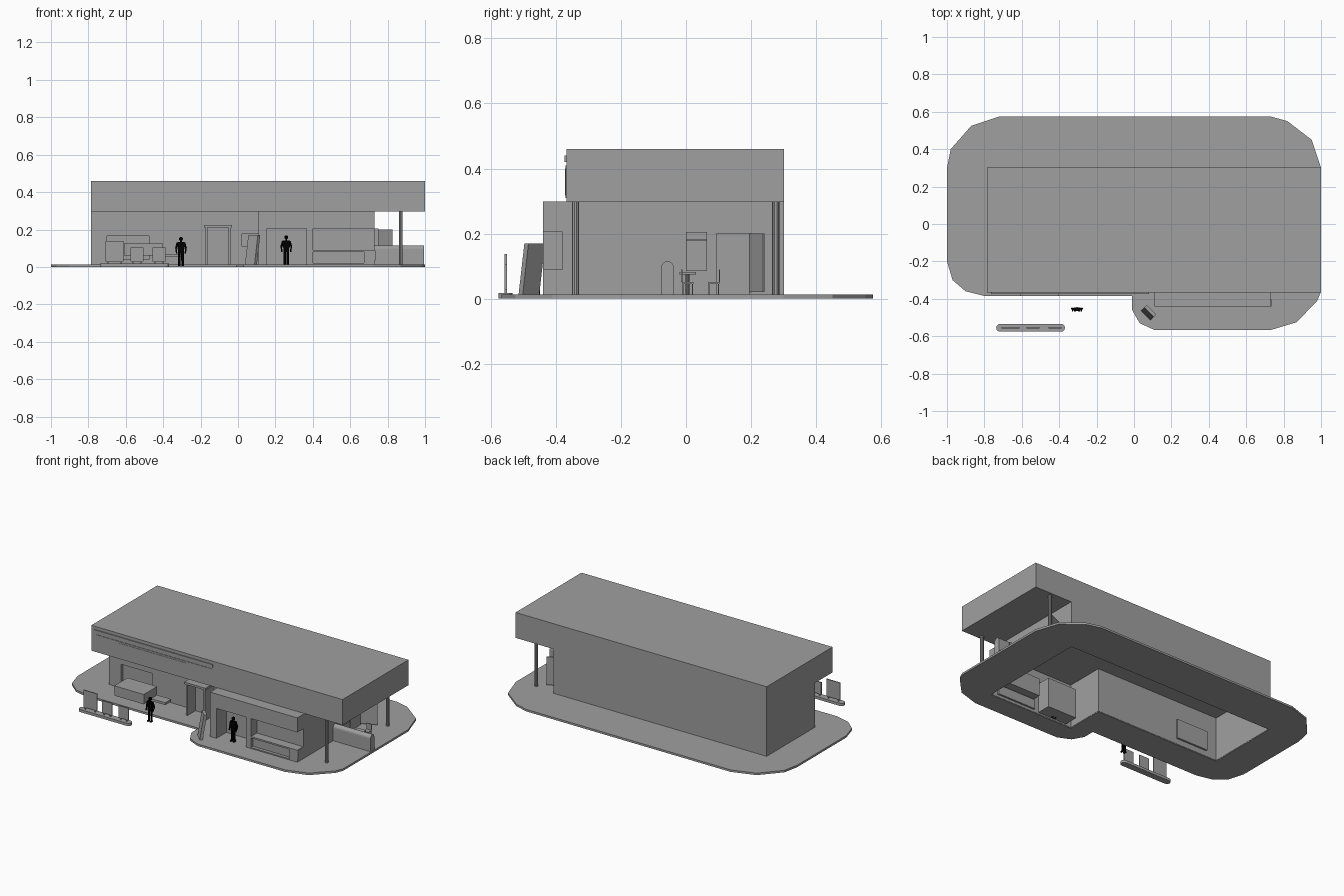
import bpy, bmesh, math
from mathutils import Vector

if "Cube" in bpy.data.objects:
    bpy.data.objects.remove(bpy.data.objects["Cube"])


def material(name, v):
    m = bpy.data.materials.new(name)
    m.use_nodes = True
    m.diffuse_color = (v, v, v, 1)
    m.node_tree.nodes["Principled BSDF"].inputs["Base Color"].default_value = (v, v, v, 1)
    return m


GREY = material("plain grey", 0.35)
BLACK = material("black", 0.0)


def finish(name, bm, mat=GREY):
    bmesh.ops.recalc_face_normals(bm, faces=bm.faces)
    me = bpy.data.meshes.new(name)
    bm.to_mesh(me)
    bm.free()
    me.materials.append(mat)
    ob = bpy.data.objects.new(name, me)
    bpy.context.collection.objects.link(ob)
    return ob


def prism(name, pts, z0, z1, mat=GREY):
    """Extrude a flat outline from z0 to z1."""
    bm = bmesh.new()
    face = bm.faces.new([bm.verts.new((x, y, z0)) for x, y in pts])
    ext = bmesh.ops.extrude_face_region(bm, geom=[face])
    bmesh.ops.translate(bm, vec=(0, 0, z1 - z0),
                        verts=[v for v in ext["geom"] if isinstance(v, bmesh.types.BMVert)])
    return finish(name, bm, mat)


def box(name, x0, x1, y0, y1, z0, z1, mat=GREY):
    return prism(name, [(x0, y0), (x1, y0), (x1, y1), (x0, y1)], z0, z1, mat)


def cut(target, cutter):
    mod = target.modifiers.new("cut", 'BOOLEAN')
    mod.operation, mod.solver, mod.object = 'DIFFERENCE', 'EXACT', cutter
    bpy.context.view_layer.objects.active = target
    bpy.ops.object.modifier_apply(modifier=mod.name)
    bpy.data.objects.remove(cutter)


def recess(name, wall, x0, x1, y0, y1, z0, z1, corner=False):
    """Open the front wall and line the hole with a shallow tray."""
    cut(wall, box("cutter", x0, x1 + (0.05 if corner else 0), y0 - 0.05, y1, z0, z1))
    tray = box(name, x0, x1, y0, y1, z0, z1)
    bm = bmesh.new()
    bm.from_mesh(tray.data)
    bm.normal_update()
    gone = [f for f in bm.faces if f.normal.y < -0.9 or (corner and f.normal.x > 0.9)]
    bmesh.ops.delete(bm, geom=gone, context='FACES')
    bm.to_mesh(tray.data)
    bm.free()


def plan(t=0.0):
    """Building footprint, moved inward by t."""
    return [(-0.785 + t, 0.302 - t), (-0.785 + t, -0.19 + t), (0.11 + t, -0.19 + t),
            (0.11 + t, -0.44 + t), (0.73 - t, -0.44 + t), (0.73 - t, 0.302 - t)]


def round_bar(name, a, b, r, mat=GREY, sides=10):
    a, b = Vector(a), Vector(b)
    bm = bmesh.new()
    bmesh.ops.create_cone(bm, cap_ends=True, segments=sides, radius1=r, radius2=r,
                          depth=(b - a).length)
    ob = finish(name, bm, mat)
    ob.rotation_euler = (b - a).to_track_quat('Z', 'Y').to_euler()
    ob.location = (a + b) / 2
    return ob


# Pavement, open under the building
FLOOR = 0.013
pavement = prism("pavement", [
    (-0.72, 0.575), (0.73, 0.575), (0.82, 0.55), (0.95, 0.45), (1, 0.3), (1, -0.36),
    (0.98, -0.41), (0.87, -0.525), (0.73, -0.567), (0.11, -0.567), (0.03, -0.53),
    (-0.01, -0.46), (-0.01, -0.385), (-0.8, -0.385), (-0.9, -0.36), (-0.97, -0.3),
    (-1, -0.2), (-1, 0.3), (-0.98, 0.4), (-0.87, 0.525)], 0, FLOOR)
cut(pavement, prism("cutter", plan(0.006), -0.1, 0.1))

# Hollow building and roof
walls = prism("walls", plan(), 0.004, 0.298)
cut(walls, prism("cutter", plan(0.008), -0.1, 0.288))
box("roof", -0.785, 1.0, -0.367, 0.302, 0.297, 0.46)

# Openings in the front walls
recess("shop_entry", walls, 0.155, 0.365, -0.44, -0.34, FLOOR, 0.205)
recess("corner_window", walls, 0.4, 0.73, -0.44, -0.38, 0.09, 0.205, True)
recess("window_base", walls, 0.4, 0.675, -0.44, -0.42, 0.02, 0.08)
recess("service_window", walls, -0.7, -0.475, -0.19, -0.17, 0.04, 0.165)
box("side_base_panel", 0.73, 0.734, -0.44, -0.405, 0.035, 0.088)

# Sign band on the roof front
box("fascia_bar", -0.765, 0.08, -0.373, -0.367, 0.42, 0.44)
box("fascia_panel", -0.755, 0.07, -0.37, -0.367, 0.31, 0.41)
box("fascia_centre", -0.59, -0.11, -0.372, -0.367, 0.317, 0.4)

# Door portal
for x in (-0.175, -0.05):
    box("portal_side", x, x + 0.012, -0.28, -0.19, FLOOR, 0.212)
box("portal_top", -0.183, -0.032, -0.285, -0.19, 0.212, 0.225)
box("portal_door", -0.163, -0.05, -0.198, -0.19, FLOOR, 0.205)

# Service counter with side shelf
box("counter_box", -0.61, -0.4, -0.385, -0.25, 0.062, 0.125)
box("counter_shelf", -0.4, -0.3, -0.31, -0.25, 0.055, 0.07)

# Kerb island with rounded ends and three standing panels
island = [(-0.553 + s * 0.163 + 0.021 * math.cos(a), -0.555 + 0.021 * math.sin(a))
          for s in (1, -1)
          for a in [math.pi * (i / 6 - 0.5 + (s < 0)) for i in range(7)]]
prism("island", island, 0, 0.017)
for x0, x1, top in ((-0.709, -0.612, 0.138), (-0.575, -0.505, 0.105), (-0.457, -0.388, 0.105)):
    box("island_panel", x0, x1, -0.558, -0.551, 0.028, top)
    for x in (x0 + 0.01, x1 - 0.016):
        box("panel_foot", x, x + 0.006, -0.558, -0.551, 0.016, 0.03)

# Leaning board and hanging sign
bm = bmesh.new()
bmesh.ops.create_cube(bm, size=1)
bmesh.ops.scale(bm, vec=(0.072, 0.018, 0.158), verts=bm.verts)
for v in bm.verts:
    v.co.y += 0.16 * v.co.z
board = finish("leaning_board", bm)
board.rotation_euler.z = -math.pi / 4
board.location = (0.078, -0.474, 0.091)
box("hanging_sign", 0.02, 0.11, -0.3, -0.292, 0.11, 0.18)

# Canopy posts
for y in (-0.34, 0.276):
    round_bar("canopy_post", (0.87, y, 0.01), (0.87, y, 0.298), 0.011)

# Low patio wall with a rounded top
bm = bmesh.new()
arch = [(-0.037, FLOOR)] + [(-0.057 + 0.02 * math.cos(math.pi * i / 8),
        0.095 + 0.02 * math.sin(math.pi * i / 8)) for i in range(9)] + [(-0.077, FLOOR)]
face = bm.faces.new([bm.verts.new((0.73, y, z)) for y, z in arch])
ext = bmesh.ops.extrude_face_region(bm, geom=[face])
bmesh.ops.translate(bm, vec=(0.265, 0, 0),
                    verts=[v for v in ext["geom"] if isinstance(v, bmesh.types.BMVert)])
finish("patio_wall", bm)

# Side wall: hatch, door and open leaf
box("hatch_box", 0.73, 0.75, 0, 0.065, 0.085, 0.205)
box("hatch_ledge", 0.75, 0.755, 0, 0.065, 0.178, 0.184)
box("side_door", 0.73, 0.735, 0.092, 0.195, FLOOR, 0.2)
prism("open_leaf", [(0.73, 0.193), (0.826, 0.236), (0.823, 0.242), (0.727, 0.199)], 0.02, 0.2)

# Patio table and chairs
box("table_top", 0.83, 0.89, -0.02, 0.03, 0.075, 0.082)
round_bar("table_leg", (0.86, 0.005, 0.01), (0.86, 0.005, 0.077), 0.006)


def chair(x, y, side):
    w = 0.018
    box("chair_seat", x - w, x + w, y - w, y + w, 0.045, 0.051)
    back = y + side * w
    box("chair_back", x - w, x + w, back - 0.002, back + 0.002, 0.051, 0.09)
    for sx in (-1, 1):
        for sy in (-1, 1):
            px, py = x + sx * 0.015, y + sy * 0.015
            box("chair_leg", px - 0.002, px + 0.002, py - 0.002, py + 0.002, FLOOR, 0.046)


chair(0.86, 0.085, 1)
chair(0.92, 0.005, -1)


# Standing figures
def figure(x, y, z):
    bm = bmesh.new()
    bmesh.ops.create_uvsphere(bm, u_segments=10, v_segments=8, radius=0.011)
    head = finish("figure_head", bm, BLACK)
    head.location = (x, y, z + 0.145)
    round_bar("figure_neck", (x, y, z + 0.12), (x, y, z + 0.14), 0.005, BLACK, 6)
    box("figure_chest", x - 0.019, x + 0.019, y - 0.008, y + 0.008, z + 0.09, z + 0.128, BLACK)
    box("figure_hips", x - 0.015, x + 0.015, y - 0.008, y + 0.008, z + 0.068, z + 0.09, BLACK)
    for s in (-1, 1):
        elbow = (x + s * 0.027, y + 0.004, z + 0.095)
        round_bar("figure_upper_arm", (x + s * 0.019, y, z + 0.125), elbow, 0.005, BLACK, 6)
        round_bar("figure_forearm", elbow, (x + s * 0.023, y - 0.01, z + 0.068), 0.004, BLACK, 6)
        round_bar("figure_leg", (x + s * 0.008, y, z + 0.072), (x + s * 0.009, y, z), 0.007, BLACK, 6)
        fx = x + s * 0.01
        box("figure_foot", fx - 0.005, fx + 0.005, y - 0.014, y + 0.006, z, z + 0.007, BLACK)


figure(-0.305, -0.455, 0.005)
figure(0.258, -0.415, FLOOR)
